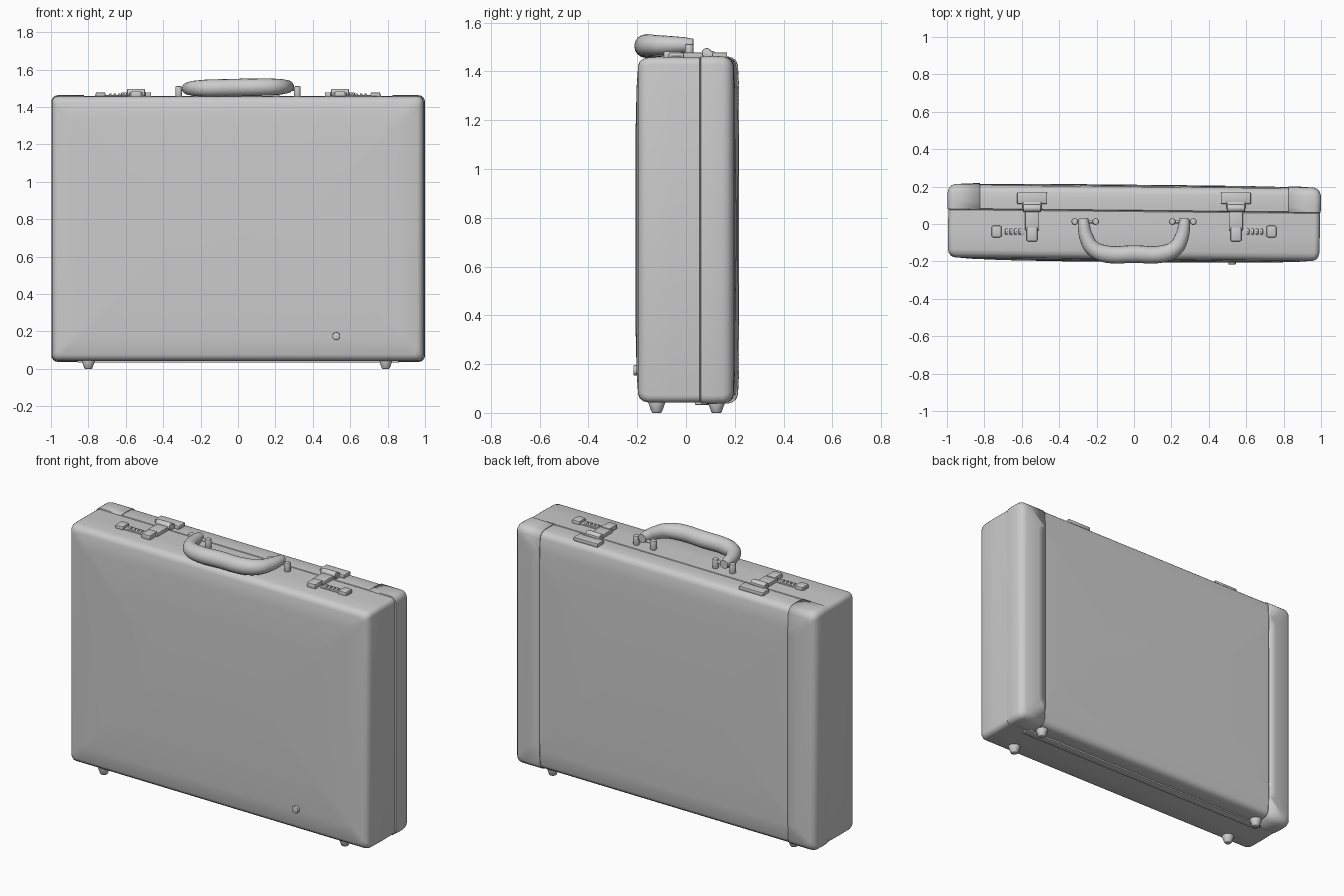
import bpy, bmesh
from math import pi, sin, cos
from mathutils import Vector

if "Cube" in bpy.data.objects:
    bpy.data.objects.remove(bpy.data.objects["Cube"])

TURN = -0.01        # the case sits very slightly turned
TOP = 1.46
HALF_W, HALF_H, MID_Z = 0.994, 0.708, 0.75


def finish(name, bm, smooth=True):
    bmesh.ops.recalc_face_normals(bm, faces=bm.faces)
    mesh = bpy.data.meshes.new(name)
    bm.to_mesh(mesh)
    bm.free()
    ob = bpy.data.objects.new(name, mesh)
    bpy.context.collection.objects.link(ob)
    if smooth:
        bpy.ops.object.select_all(action='DESELECT')
        bpy.context.view_layer.objects.active = ob
        ob.select_set(True)
        bpy.ops.object.shade_smooth_by_angle(angle=0.7)
    return ob


def outline(inset, y, r=0.03, seg=4):
    """Rounded rectangle in the XZ plane."""
    w, h = HALF_W - inset - r, HALF_H - inset - r
    pts = []
    for k, (sx, sz) in enumerate([(1, 1), (-1, 1), (-1, -1), (1, -1)]):
        for i in range(seg + 1):
            a = (k + i / seg) * pi / 2
            pts.append((sx * w + r * cos(a), y, MID_Z + sz * h + r * sin(a)))
    return pts


def shell_mesh(profile):
    """Loft outlines through (inset, y) pairs and close the last one."""
    bm = bmesh.new()
    rings = [[bm.verts.new(p) for p in outline(i, y)] for i, y in profile]
    for a, b in zip(rings, rings[1:]):
        n = len(a)
        for j in range(n):
            bm.faces.new((a[j], a[(j + 1) % n], b[(j + 1) % n], b[j]))
    bm.faces.new(rings[-1])
    return bm


def box(name, center, size, bevel=0.005):
    bm = bmesh.new()
    bmesh.ops.create_cube(bm, size=1)
    for v in bm.verts:
        v.co = Vector(c + p * s for c, p, s in zip(center, v.co, size))
    bmesh.ops.bevel(bm, geom=bm.edges[:], offset=bevel, segments=2,
                    affect='EDGES', profile=0.5)
    return finish(name, bm)


def cylinder(name, center, r, depth, axis='Z', r2=None, bevel=0.004):
    bm = bmesh.new()
    bmesh.ops.create_cone(bm, cap_ends=True, segments=20, radius1=r,
                          radius2=r if r2 is None else r2, depth=depth)
    rims = [e for e in bm.edges if abs(e.verts[0].co.z - e.verts[1].co.z) < 1e-5]
    bmesh.ops.bevel(bm, geom=rims, offset=bevel, segments=2, affect='EDGES', profile=0.5)
    ob = finish(name, bm)
    ob.location = center
    ob.rotation_euler = {'Z': (0, 0, 0), 'X': (0, pi / 2, 0), 'Y': (pi / 2, 0, 0)}[axis]
    return ob


# Case: deep base in front, shallower lid behind, meeting in a thin groove
SEAM = 0.07
base_profile = [(0.008, SEAM), (0.001, SEAM - 0.004), (0, -0.05), (0.001, -0.145),
                (0.006, -0.165), (0.017, -0.18), (0.034, -0.187),
                (0.12, -0.194), (0.3, -0.2), (0.6, -0.203)]
lid_profile = [(0.008, SEAM), (0.001, SEAM + 0.004), (0, 0.11), (0.001, 0.16),
               (0.006, 0.178), (0.017, 0.192), (0.034, 0.199),
               (0.12, 0.204), (0.3, 0.208), (0.6, 0.21)]
for name, profile in (("case_base", base_profile), ("case_lid", lid_profile)):
    finish(name, shell_mesh(profile)).rotation_euler.z = TURN

# Thin covers wrapped round both ends of the lid
for side, label in ((-1, "left"), (1, "right")):
    bm = shell_mesh(lid_profile)
    bmesh.ops.bisect_plane(bm, geom=bm.verts[:] + bm.edges[:] + bm.faces[:],
                           plane_co=(0.825 * side, 0, 0), plane_no=(side, 0, 0),
                           clear_inner=True)
    cover = finish(label + "_lid_cover", bm)
    cover.rotation_euler.z = TURN
    skin = cover.modifiers.new("skin", 'SOLIDIFY')
    skin.thickness = 0.005
    skin.offset = 1

# Hinge strip and four feet underneath
box("hinge_strip", (0, SEAM, 0.039), (1.72, 0.05, 0.012), 0.004).rotation_euler.z = TURN
for x in (-0.8, 0.79):
    for y, label in ((-0.12, "front"), (0.125, "back")):
        cylinder("foot_" + label, (x, y, 0.0225), 0.02, 0.045, r2=0.036)

# Small stud on the front face
cylinder("front_stud", (0.525, -0.204, 0.175), 0.021, 0.024, 'Y')

# Carrying handle: one tapered tube
half = [(0.27, 0.03, 0.025), (0.268, -0.01, 0.032), (0.255, -0.07, 0.037),
        (0.222, -0.128, 0.042), (0.16, -0.158, 0.046)]
path = [(-x, y, r) for x, y, r in half] + [(0, -0.161, 0.047)] + half[::-1]
curve = bpy.data.curves.new("handle", 'CURVE')
curve.dimensions = '3D'
curve.bevel_depth = 1
curve.bevel_resolution = 6
curve.resolution_u = 8
curve.use_fill_caps = True
spline = curve.splines.new('BEZIER')
spline.bezier_points.add(len(path) - 1)
for p, (x, y, r) in zip(spline.bezier_points, path):
    p.co = (x, y, 1.504 + 0.005 * x / 0.27)
    p.radius = r
    p.handle_left_type = p.handle_right_type = 'AUTO'
bpy.context.collection.objects.link(bpy.data.objects.new("handle", curve))

for s in (-1, 1):
    # Handle posts and the pin through the handle end
    for x in (0.205, 0.317):
        cylinder("handle_post", (s * x, 0.013, 1.482), 0.018, 0.06, bevel=0.008)
    cylinder("handle_pin", (s * 0.26, 0.013, 1.494), 0.009, 0.12, 'X', bevel=0.002)

    # Latch: hasp on the lid, hinge barrel, arm and sliding catch on the base
    lx = s * 0.545
    box("latch_hasp", (lx, 0.138, TOP + 0.006), (0.16, 0.062, 0.024))
    box("latch_neck", (lx, 0.098, TOP + 0.008), (0.10, 0.04, 0.03))
    cylinder("latch_barrel", (lx, 0.085, TOP + 0.016), 0.02, 0.095, 'X')
    box("latch_arm", (lx, 0.025, TOP + 0.005), (0.075, 0.12, 0.026))
    box("latch_catch", (lx, -0.055, TOP + 0.006), (0.058, 0.075, 0.036), 0.007)

    # Combination dials and release button
    box("dial_plate", (s * 0.675, -0.04, TOP - 0.002), (0.18, 0.045, 0.01), 0.003)
    for i in range(4):
        cylinder("dial", (s * (0.61 + 0.024 * i), -0.04, TOP - 0.006),
                 0.019, 0.013, 'X', bevel=0.003)
    box("release_button", (s * 0.735, -0.04, TOP + 0.002), (0.052, 0.062, 0.032), 0.007)
